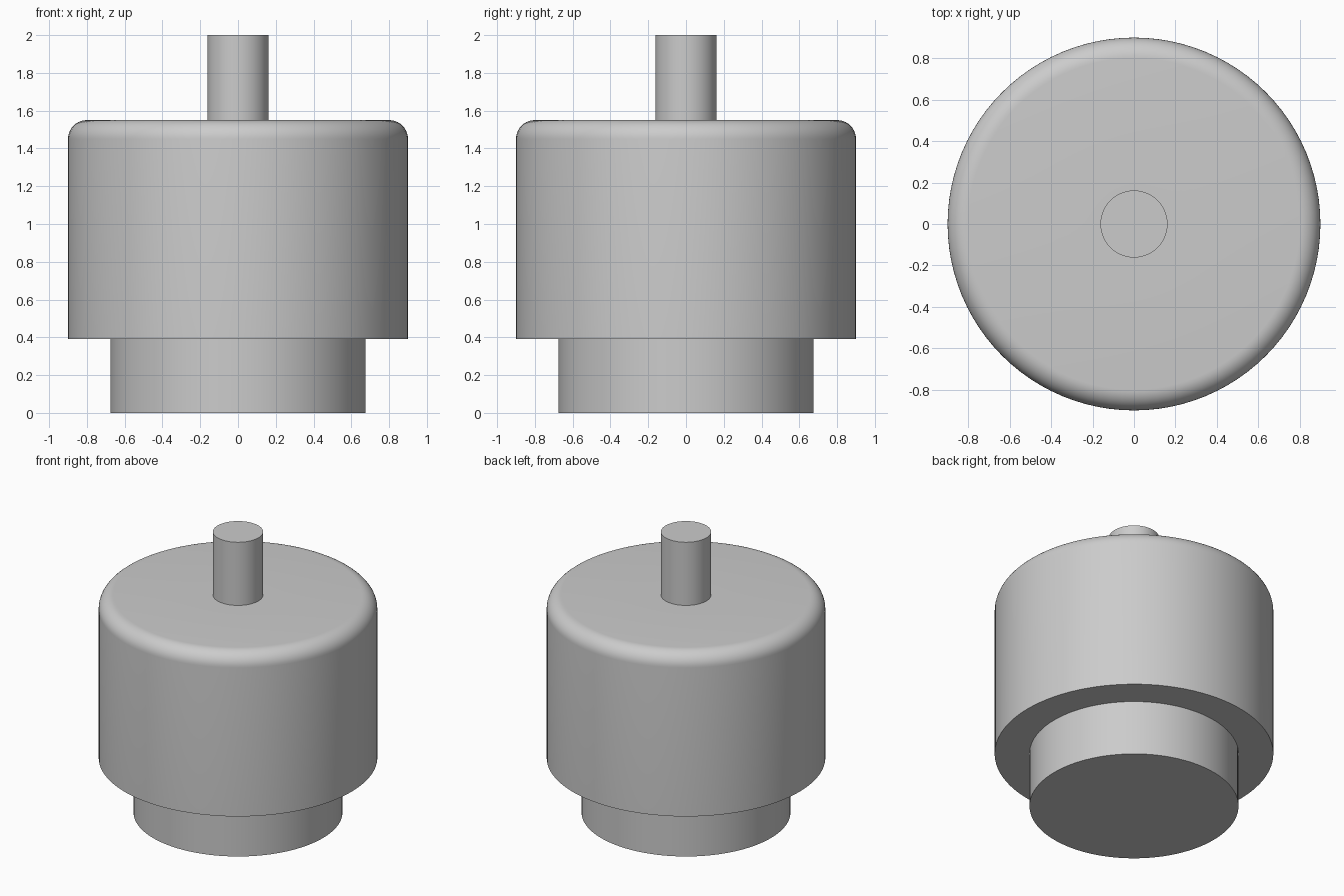
import bpy
import bmesh
from math import cos, sin, pi, radians

SEGMENTS = 96
BASE_R, BODY_R, SHAFT_R = 0.675, 0.90, 0.162
BODY_BOTTOM, BODY_TOP, SHAFT_TOP = 0.39, 1.55, 2.0
FILLET = 0.1

if "Cube" in bpy.data.objects:
    bpy.data.objects.remove(bpy.data.objects["Cube"])

grey = bpy.data.materials.new("plain_grey")
grey.use_nodes = True
colour = (0.6, 0.6, 0.6, 1)
grey.diffuse_color = colour
grey.node_tree.nodes["Principled BSDF"].inputs["Base Color"].default_value = colour


def lathe(name, profile):
    """Revolve (radius, height) points around z; a radius of 0 closes to a cap."""
    bm = bmesh.new()
    rings = []
    for r, z in profile:
        if r > 0:
            rings.append([bm.verts.new((r * cos(2 * pi * i / SEGMENTS),
                                        r * sin(2 * pi * i / SEGMENTS), z))
                          for i in range(SEGMENTS)])
    for low, high in zip(rings, rings[1:]):
        for i in range(SEGMENTS):
            j = (i + 1) % SEGMENTS
            bm.faces.new((low[i], low[j], high[j], high[i]))
    if profile[0][0] == 0:
        bm.faces.new(rings[0][::-1])
    if profile[-1][0] == 0:
        bm.faces.new(rings[-1])
    mesh = bpy.data.meshes.new(name)
    bm.to_mesh(mesh)
    bm.free()
    mesh.materials.append(grey)
    obj = bpy.data.objects.new(name, mesh)
    bpy.context.collection.objects.link(obj)
    bpy.ops.object.select_all(action="DESELECT")
    obj.select_set(True)
    bpy.context.view_layer.objects.active = obj
    bpy.ops.object.shade_smooth_by_angle(angle=radians(30))
    return obj


# Narrow foot
lathe("base", [(0, 0), (BASE_R, 0), (BASE_R, BODY_BOTTOM)])

# Wide drum with a rounded upper rim
steps = 10
rim = [(BODY_R - FILLET + FILLET * cos(pi / 2 * k / steps),
        BODY_TOP - FILLET + FILLET * sin(pi / 2 * k / steps))
       for k in range(steps + 1)]
lathe("body", [(BASE_R, BODY_BOTTOM), (BODY_R, BODY_BOTTOM)] + rim
      + [(SHAFT_R, BODY_TOP)])

# Thin pin on top
lathe("shaft", [(SHAFT_R, BODY_TOP), (SHAFT_R, SHAFT_TOP), (0, SHAFT_TOP)])
